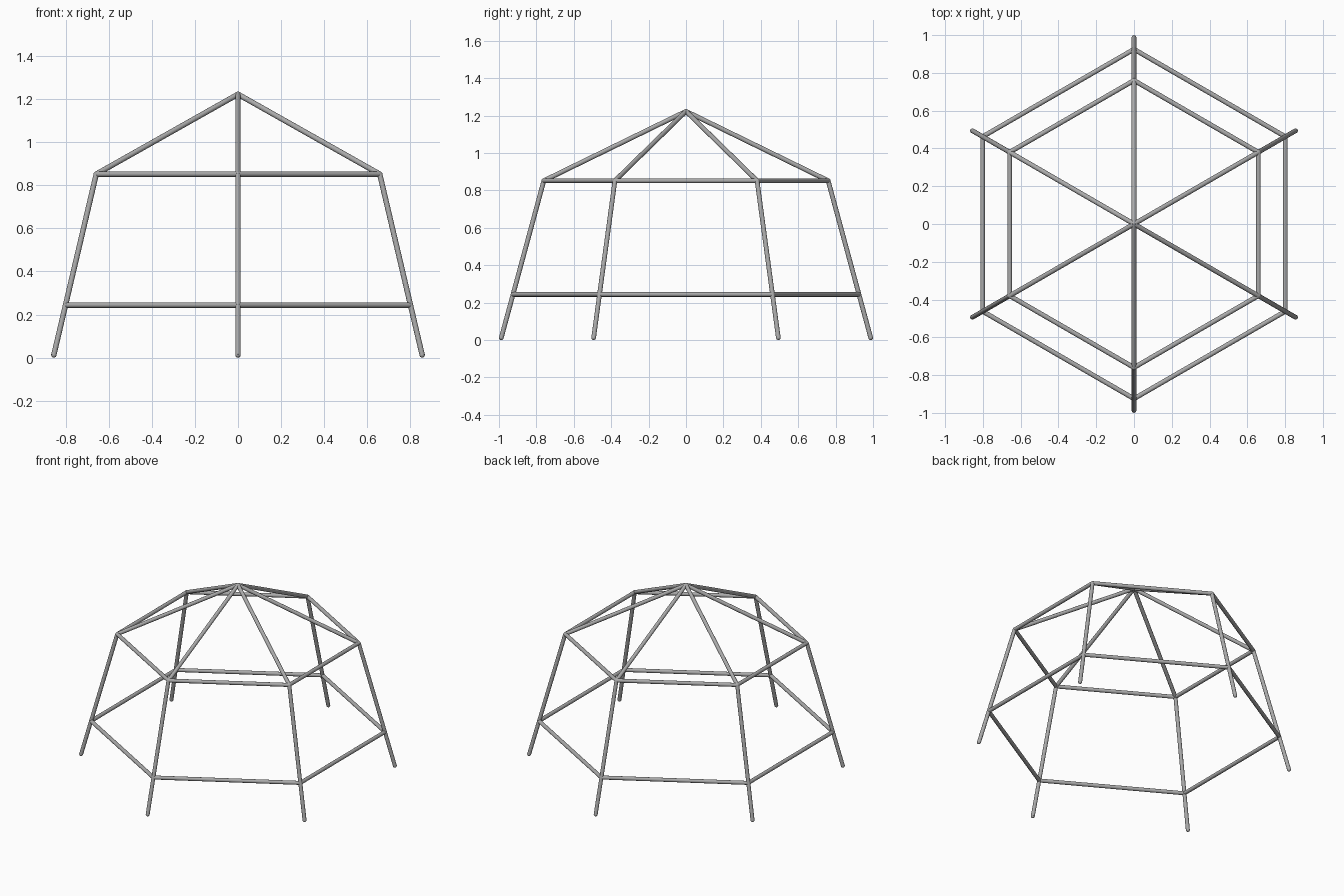
import bpy
from math import sin, cos, radians
from mathutils import Vector

cube = bpy.data.objects.get("Cube")
if cube:
    bpy.data.objects.remove(cube, do_unlink=True)

TUBE = 0.0125
SIDES = 6

steel = bpy.data.materials.new("grey_steel")
steel.use_nodes = True
grey = (0.4, 0.4, 0.4, 1)
steel.diffuse_color = grey
steel.node_tree.nodes["Principled BSDF"].inputs["Base Color"].default_value = grey


def finish(name):
    obj = bpy.context.object
    obj.name = name
    obj.data.materials.append(steel)
    bpy.ops.object.shade_smooth_by_angle()


def tube(name, a, b):
    span = b - a
    bpy.ops.mesh.primitive_cylinder_add(
        vertices=16, radius=TUBE, depth=span.length, location=(a + b) / 2,
        rotation=span.to_track_quat('Z', 'Y').to_euler())
    finish(name)


def ball(name, p):
    bpy.ops.mesh.primitive_uv_sphere_add(
        segments=16, ring_count=8, radius=TUBE, location=p)
    finish(name)


def corner(i, radius, z):
    angle = radians(90 + 360 / SIDES * i)
    return Vector((radius * cos(angle), radius * sin(angle), z))


apex = Vector((0, 0, 1.223))
ball("apex_joint", apex)

for i in range(SIDES):
    foot = corner(i, 1 - TUBE, TUBE)
    eave = corner(i, 0.76, 0.852)
    next_eave = corner(i + 1, 0.76, 0.852)
    brace = corner(i, 0.925, 0.244)
    next_brace = corner(i + 1, 0.925, 0.244)

    # Leg and rafter
    tube("leg", foot, eave)
    tube("rafter", eave, apex)
    ball("foot_cap", foot)
    ball("eave_joint", eave)

    # Horizontal hexagon rails
    tube("eave_rail", eave, next_eave)
    tube("lower_rail", brace, next_brace)
